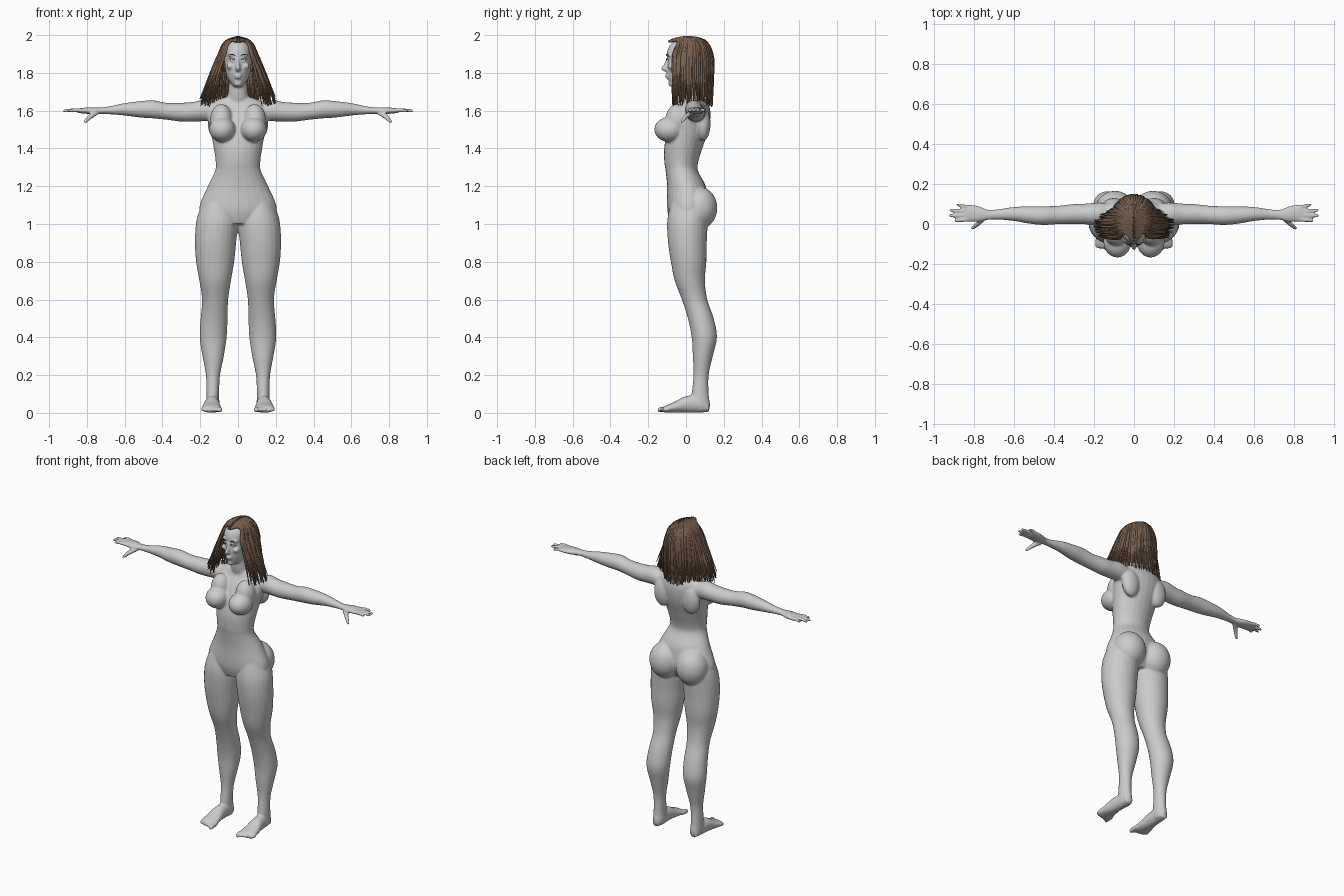
import bpy, bmesh, math, random
from mathutils import Vector, Matrix

random.seed(4)
cube = bpy.data.objects.get("Cube")
if cube:
    bpy.data.objects.remove(cube)

X, Y, Z = Vector((1, 0, 0)), Vector((0, 1, 0)), Vector((0, 0, 1))


def material(name, colour):
    mat = bpy.data.materials.new(name)
    mat.use_nodes = True
    mat.diffuse_color = (*colour, 1)
    mat.node_tree.nodes["Principled BSDF"].inputs["Base Color"].default_value = (*colour, 1)
    return mat


skin = material("clay grey", (0.6, 0.6, 0.6))
brown = material("hair brown", (0.19, 0.115, 0.075))
dark = material("lash dark", (0.05, 0.04, 0.035))


def blend(a, b, c, d, t):
    """Smooth curve between b and c."""
    return b + 0.5 * t * (c - a + t * (2 * a - 5 * b + 4 * c - d + t * (3 * (b - c) + d - a)))


def loft(bm, rings, u, v, side=1, steps=4, count=24):
    """Closed smooth tube through rings of (x, y, z, radius u, radius v)."""
    fine = []
    last = len(rings) - 1
    for i in range(last):
        quad = [rings[max(0, min(last, i + k))] for k in (-1, 0, 1, 2)]
        fine += [[blend(*p, s / steps) for p in zip(*quad)] for s in range(steps)]
    fine.append(rings[-1])
    loops = []
    for x, y, z, ru, rv in fine:
        loop = []
        for k in range(count):
            a = math.tau * k / count
            p = Vector((x, y, z)) + u * ru * math.cos(a) + v * rv * math.sin(a)
            loop.append(bm.verts.new((p.x * side, p.y, p.z)))
        loops.append(loop)
    faces = [bm.faces.new(loops[0]), bm.faces.new(loops[-1])]
    for a, b in zip(loops, loops[1:]):
        for k in range(count):
            n = (k + 1) % count
            faces.append(bm.faces.new((a[k], a[n], b[n], b[k])))
    bmesh.ops.recalc_face_normals(bm, faces=faces)


def upright(bm, sections, side=1):
    """Vertical loft from sections of (z, x min, x max, y min, y max)."""
    loft(bm, [((a + b) / 2, (c + d) / 2, z, (b - a) / 2, (d - c) / 2)
              for z, a, b, c, d in sections], X, Y, side)


def blob(bm, centre, size, side=1):
    place = Vector((centre[0] * side, *centre[1:]))
    bmesh.ops.create_uvsphere(bm, u_segments=24, v_segments=16, radius=1,
                              matrix=Matrix.Translation(place) @ Matrix.Diagonal((*size, 1)))


def make_object(name, bm, mat):
    mesh = bpy.data.meshes.new(name)
    bm.to_mesh(mesh)
    bm.free()
    mesh.materials.append(mat)
    ob = bpy.data.objects.new(name, mesh)
    bpy.context.collection.objects.link(ob)
    bpy.context.view_layer.objects.active = ob
    for other in bpy.context.selected_objects:
        other.select_set(False)
    ob.select_set(True)
    return ob


body = bmesh.new()

# Torso, neck and head
torso = [(1.0, .1, -.08, .08), (1.05, .19, -.095, .11), (1.1, .203, -.1, .12),
         (1.2, .16, -.1, .105), (1.28, .122, -.108, .064), (1.33, .118, -.115, .065),
         (1.41, .13, -.115, .09), (1.5, .147, -.095, .12), (1.58, .165, -.06, .13),
         (1.635, .15, -.025, .12), (1.67, .075, -.015, .1)]
upright(body, [(z, -w, w, f, b) for z, w, f, b in torso])
loft(body, [(0, .05, 1.6, .075, .06), (0, .03, 1.67, .058, .058),
            (0, .02, 1.72, .05, .053), (0, .02, 1.8, .05, .055)], X, Y)
head = [(1.726, .018, -.078, -.03), (1.742, .036, -.087, .02), (1.77, .054, -.095, .06),
        (1.81, .066, -.1, .085), (1.865, .073, -.097, .105), (1.91, .075, -.1, .11),
        (1.95, .063, -.083, .1), (1.975, .035, -.045, .07)]
upright(body, [(z, -w, w, f, b) for z, w, f, b in head])

# Nose, lips and chin
loft(body, [(0, -.093, 1.885, .008, .008), (0, -.104, 1.85, .008, .012),
            (0, -.115, 1.82, .013, .017), (0, -.105, 1.808, .01, .01)], X, Y)
blob(body, (0, -.1, 1.788), (.02, .012, .006))
blob(body, (0, -.098, 1.776), (.017, .012, .007))
blob(body, (0, -.08, 1.742), (.02, .014, .014))

leg = [(1.14, .05, .17, -.07, .1), (1.07, .01, .205, -.09, .12), (1.0, 0, .223, -.1, .115),
       (.9, .01, .228, -.095, .11), (.8, .02, .222, -.08, .108), (.7, .037, .205, -.06, .1),
       (.6, .052, .19, -.022, .113), (.5, .055, .198, .01, .147), (.4, .06, .203, .03, .164),
       (.3, .075, .188, .036, .142), (.2, .095, .17, .04, .12), (.1, .1, .168, .03, .12),
       (.04, .098, .168, .03, .128), (.012, .105, .16, .04, .12)]
foot = [(.135, .12, .03, .025, .025), (.135, .07, .045, .034, .044), (.138, 0, .045, .04, .044),
        (.14, -.06, .03, .05, .029), (.14, -.1, .022, .055, .021), (.14, -.12, .018, .05, .014)]
arm = [(.1, .055, 1.59, .05, .045), (.18, .052, 1.6, .055, .056), (.24, .05, 1.594, .052, .052),
       (.3, .05, 1.592, .05, .05), (.38, .045, 1.597, .046, .045), (.45, .042, 1.607, .047, .048),
       (.52, .045, 1.607, .044, .043), (.6, .05, 1.607, .035, .033), (.68, .048, 1.602, .026, .021),
       (.73, .046, 1.6, .026, .017), (.78, .05, 1.6, .04, .018), (.83, .055, 1.6, .043, .014),
       (.85, .055, 1.6, .036, .01)]

for side in (1, -1):
    # Limbs
    upright(body, leg, side)
    loft(body, foot, X, Z, side)
    loft(body, arm, Y, Z, side)

    # Chest, hips and shoulder blades
    blob(body, (.083, -.088, 1.5), (.07, .08, .066), side)
    blob(body, (.088, -.045, 1.55), (.06, .065, .085), side)
    blob(body, (.095, .07, 1.085), (.1, .096, .112), side)
    blob(body, (.1, .09, 1.53), (.06, .04, .09), side)

    # Brow, cheek and eyeball
    blob(body, (.03, -.087, 1.893), (.026, .012, .009), side)
    blob(body, (.04, -.075, 1.835), (.022, .022, .018), side)
    blob(body, (.03, -.085, 1.867), (.014, .014, .01), side)

    # Fingers, from the thumb side backwards
    for y, tip_y, tip_x in ((.023, .016, .9), (.044, .041, .928), (.064, .068, .925), (.084, .095, .89)):
        loft(body, [(.82, y, 1.6, .011, .011), ((tip_x + .82) / 2, (y + tip_y) / 2, 1.603, .01, .01),
                    (tip_x - .01, tip_y, 1.6, .008, .008), (tip_x, tip_y, 1.599, .004, .004)],
             Y, Z, side, count=12)
    loft(body, [(.75, .03, 1.59, .016, .016), (.78, .002, 1.57, .014, .014),
                (.805, -.018, 1.545, .01, .01), (.815, -.024, 1.535, .005, .005)],
         (X + Z).normalized(), Y, side, count=12)

    # Toes, from the big toe outwards
    for i in range(5):
        x, size, tip = .096 + .023 * i, .013 - .001 * i - (.002 if i else 0), -.15 + .008 * i
        loft(body, [(x, -.09, .02, size, size), (x, tip + .015, .018, size, size + .002),
                    (x, tip, .014, size * .6, size * .7)], X, Z, side, count=12)

# Fuse the body into one smooth skin
figure = make_object("body", body, skin)
fuse = figure.modifiers.new("fuse", "REMESH")
fuse.mode = "VOXEL"
fuse.voxel_size = 0.0062
relax = figure.modifiers.new("relax", "SMOOTH")
relax.factor = 0.5
relax.iterations = 5
for mod in ("fuse", "relax"):
    bpy.ops.object.modifier_apply(modifier=mod)
bpy.ops.object.shade_smooth()


def strands(name, paths, thickness, mat):
    """Tapered round strands, one spline per path."""
    curve = bpy.data.curves.new(name, "CURVE")
    curve.dimensions = "3D"
    curve.bevel_depth = thickness
    curve.bevel_resolution = 1
    curve.resolution_u = 4
    curve.use_fill_caps = True
    for path in paths:
        spline = curve.splines.new("BEZIER")
        spline.bezier_points.add(len(path) - 1)
        for i, (knot, p) in enumerate(zip(spline.bezier_points, path)):
            knot.co = p
            knot.handle_left_type = knot.handle_right_type = "AUTO"
            knot.radius = 0.25 if i == len(path) - 1 else 1
    curve.materials.append(mat)
    ob = bpy.data.objects.new(name, curve)
    bpy.context.collection.objects.link(ob)


# Hair cap, open over the face
cap = bmesh.new()
blob(cap, (0, .018, 1.872), (.094, .118, .118))
open_part = [f for f in cap.faces if f.calc_center_median().z < 1.8
             or (f.calc_center_median().y < -.03 and f.calc_center_median().z < 1.945)]
bmesh.ops.delete(cap, geom=open_part, context="FACES")
make_object("hair_cap", cap, brown)
bpy.ops.object.shade_smooth()

# Long strands swept from the centre parting
locks = []
for side in (1, -1):
    for i in range(130):
        t = -0.78 + 2.4 * i / 129 + random.uniform(-.03, .03)
        c, s = math.cos(t), math.sin(t)
        flare = .085 * max(0, 1 - max(0, t) / .6) * random.uniform(.5, 1.1)
        shell = random.uniform(.96, 1.03)
        start = -.075 + .16 * max(0, (t + .78) / 2.4) + random.uniform(-.02, .02)
        drop = random.uniform(1.62, 1.68)

        def point(rx, ry, z, out=0):
            return (side * (c * rx * shell + out), .018 + s * ry * shell, z)

        locks.append([(side * .004, start, 1.989 - 2.2 * (start - .01) ** 2),
                      point(.064, .085, 1.964), point(.098, .118, 1.9),
                      point(.112, .122, 1.8, flare * .35), point(.115, .12, drop, flare)])
strands("hair", locks, .0075, brown)

# Brows and lashes
lines = []
for side in (1, -1):
    for height, depth, arch in ((1.893, -.104, .005), (1.871, -.102, .004)):
        lines.append([(side * .016, depth, height - .002), (side * .032, depth + .001, height + arch),
                      (side * .05, depth + .018, height - .002)])
strands("brows_and_lashes", lines, .0022, dark)
